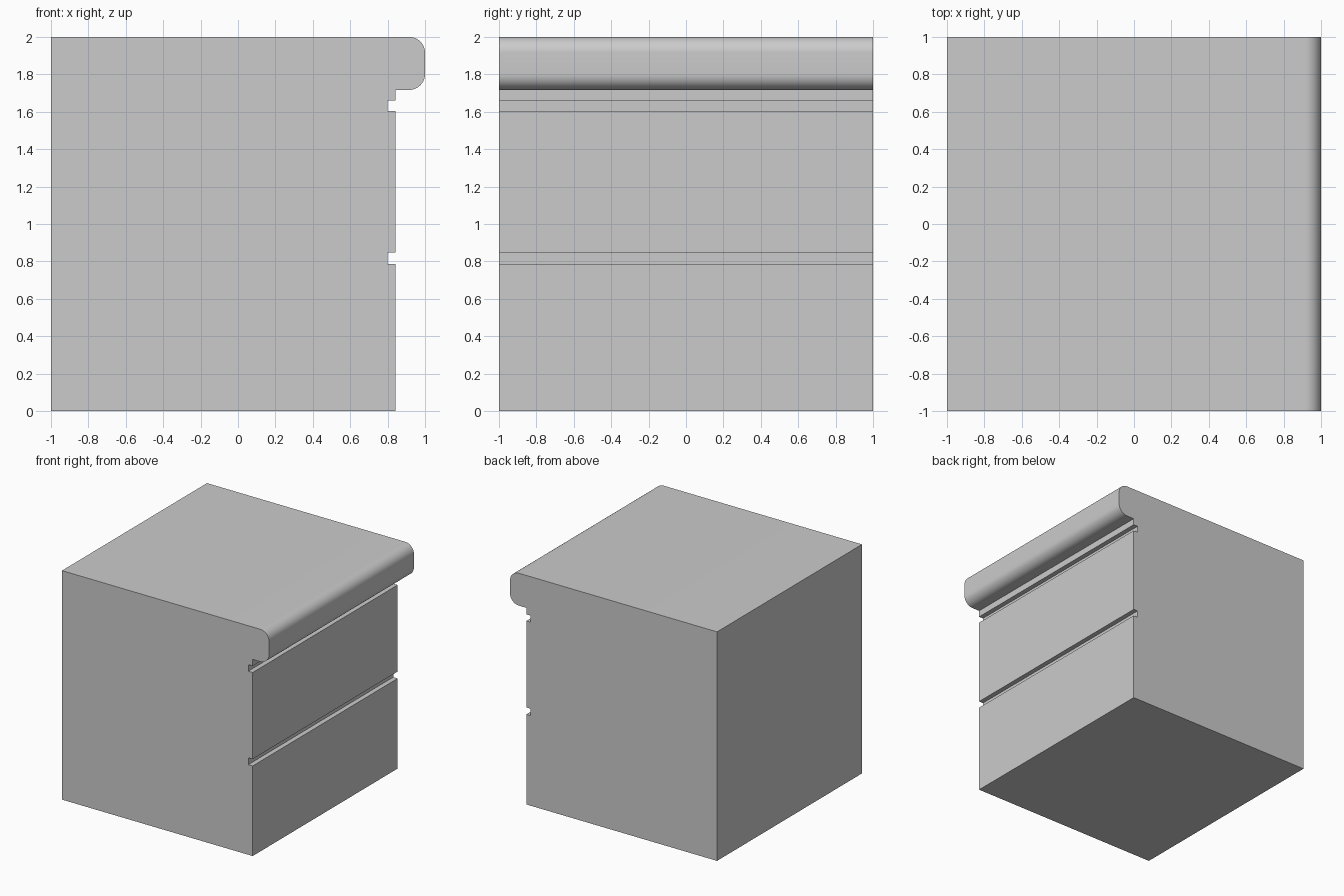
import bpy, bmesh, math

if "Cube" in bpy.data.objects:
    bpy.data.objects.remove(bpy.data.objects["Cube"])

FACE, GROOVE, NOSE_Z, R = 0.842, 0.80, 1.717, 0.085


def arc(cx, cz, start, end, steps=12):
    """Points on a rounded corner, angles in degrees."""
    return [(cx + R * math.cos(math.radians(start + (end - start) * i / steps)),
             cz + R * math.sin(math.radians(start + (end - start) * i / steps)))
            for i in range(steps + 1)]


# Side profile: straight block with two grooves in the front face
profile = [(-1, 0), (FACE, 0)]
for low, high in ((0.787, 0.847), (1.603, 1.66)):
    profile += [(FACE, low), (GROOVE, low), (GROOVE, high), (FACE, high)]

# Overhanging rounded nose along the top
profile += [(FACE, NOSE_Z)]
profile += arc(1 - R, NOSE_Z + R, -90, 0)
profile += arc(1 - R, 2 - R, 0, 90)
profile += [(-1, 2)]

# Extrude the profile from front to back
bm = bmesh.new()
face = bm.faces.new([bm.verts.new((x, -1, z)) for x, z in profile])
side = bmesh.ops.extrude_face_region(bm, geom=[face])["geom"]
bmesh.ops.translate(bm, vec=(0, 2, 0),
                    verts=[v for v in side if isinstance(v, bmesh.types.BMVert)])
bmesh.ops.recalc_face_normals(bm, faces=bm.faces)
mesh = bpy.data.meshes.new("bullnose_block")
bm.to_mesh(mesh)
bm.free()

block = bpy.data.objects.new("bullnose_block", mesh)
bpy.context.collection.objects.link(block)
bpy.context.view_layer.objects.active = block
block.select_set(True)
bpy.ops.object.shade_smooth_by_angle(angle=math.radians(30))
